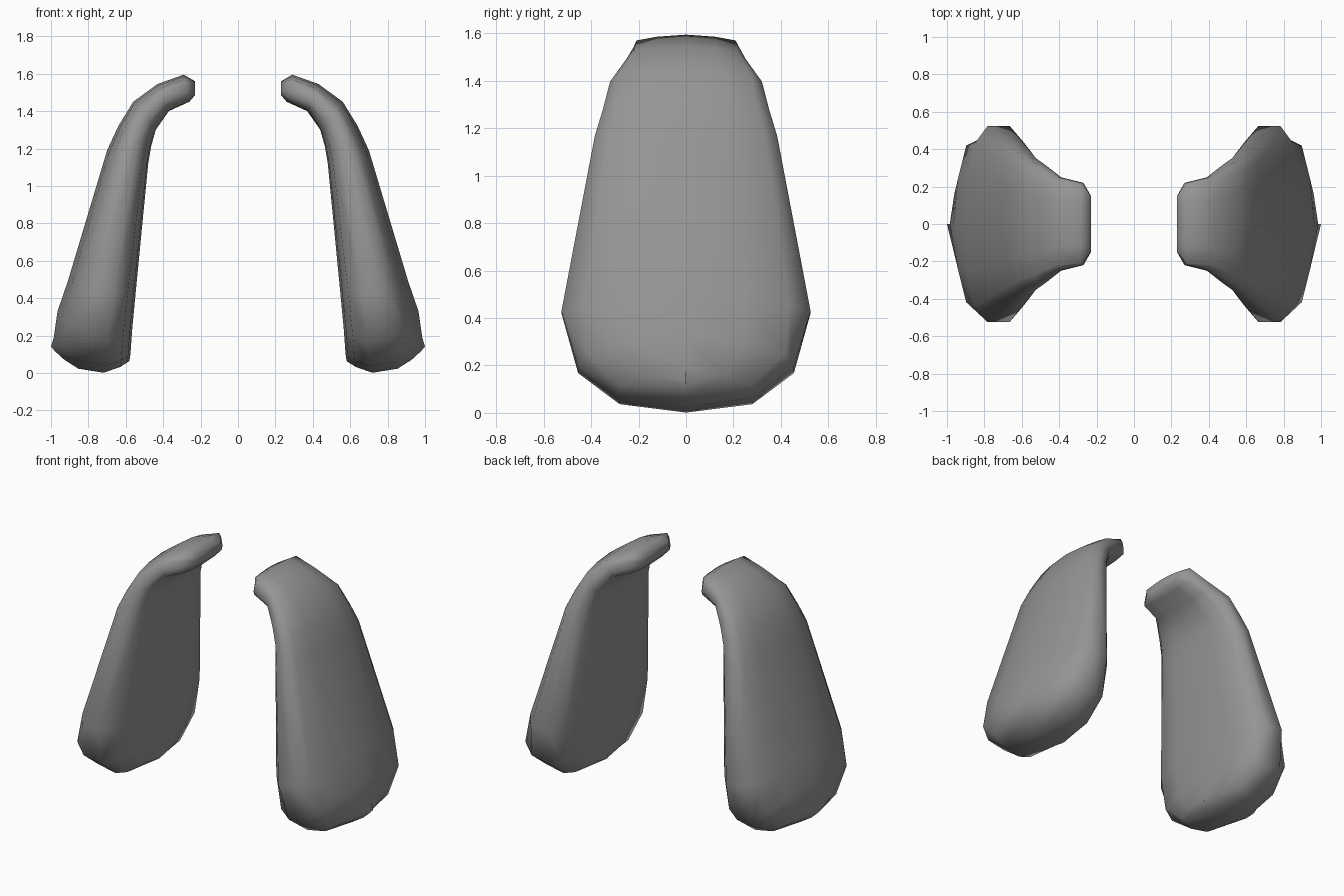
import bpy
import bmesh

cube = bpy.data.objects.get("Cube")
if cube:
    bpy.data.objects.remove(cube, do_unlink=True)

grey = bpy.data.materials.new("plain_grey")
grey.use_nodes = True
colour = (0.3, 0.3, 0.3, 1)
grey.diffuse_color = colour
grey.node_tree.nodes["Principled BSDF"].inputs["Base Color"].default_value = colour

# Stations from hooked tip to foot:
# outer x, outer z, inner x, inner z, half width, shoulder ratio, downward bow
STATIONS = [
    (.23, 1.56, .23, 1.485, .15, 1, 0),
    (.29, 1.595, .26, 1.45, .22, .95, 0),
    (.43, 1.545, .37, 1.40, .25, .88, 0),
    (.56, 1.45, .44, 1.30, .32, .86, 0),
    (.64, 1.32, .465, 1.21, .35, .85, 0),
    (.70, 1.19, .48, 1.12, .385, .85, 0),
    (.91, .49, .545, .45, .525, .83, .05),
    (.965, .33, .565, .24, .455, .92, .115),
    (.985, .19, .575, .10, .28, 1, .105),
    (1.0, .14, .58, .065, 0, 1, .10),
]


def section(ox, oz, ix, iz, w, s, bow):
    """Half a rounded section, from outer centre to inner centre."""
    shape = [(0, 0), (.06, s * .58), (.17, s), (.35, 1), (.67, 1),
             (.88, s), (.97, s * .58), (1, 0)]
    return [(ox + (ix - ox) * t, w * y, oz + (iz - oz) * t - bow * 4 * t * (1 - t))
            for t, y in shape]


def flap(name, side):
    bm = bmesh.new()
    rings = []
    for station in STATIONS:
        half = section(*station)
        loop = half + [(x, -y, z) for x, y, z in half[-2:0:-1]]
        rings.append([bm.verts.new((side * x, y, z)) for x, y, z in loop])
    # Skin the sections, close the tip and weld the foot seam
    n = len(rings[0])
    for a, b in zip(rings, rings[1:]):
        for i in range(n):
            j = (i + 1) % n
            bm.faces.new((a[i], a[j], b[j], b[i]))
    bm.faces.new(rings[0])
    bmesh.ops.remove_doubles(bm, verts=bm.verts, dist=.0005)
    bmesh.ops.recalc_face_normals(bm, faces=bm.faces)
    for f in bm.faces:
        f.smooth = True
    mesh = bpy.data.meshes.new(name)
    bm.to_mesh(mesh)
    bm.free()
    mesh.materials.append(grey)
    obj = bpy.data.objects.new(name, mesh)
    bpy.context.collection.objects.link(obj)


flap("left_flap", 1)
flap("right_flap", -1)
